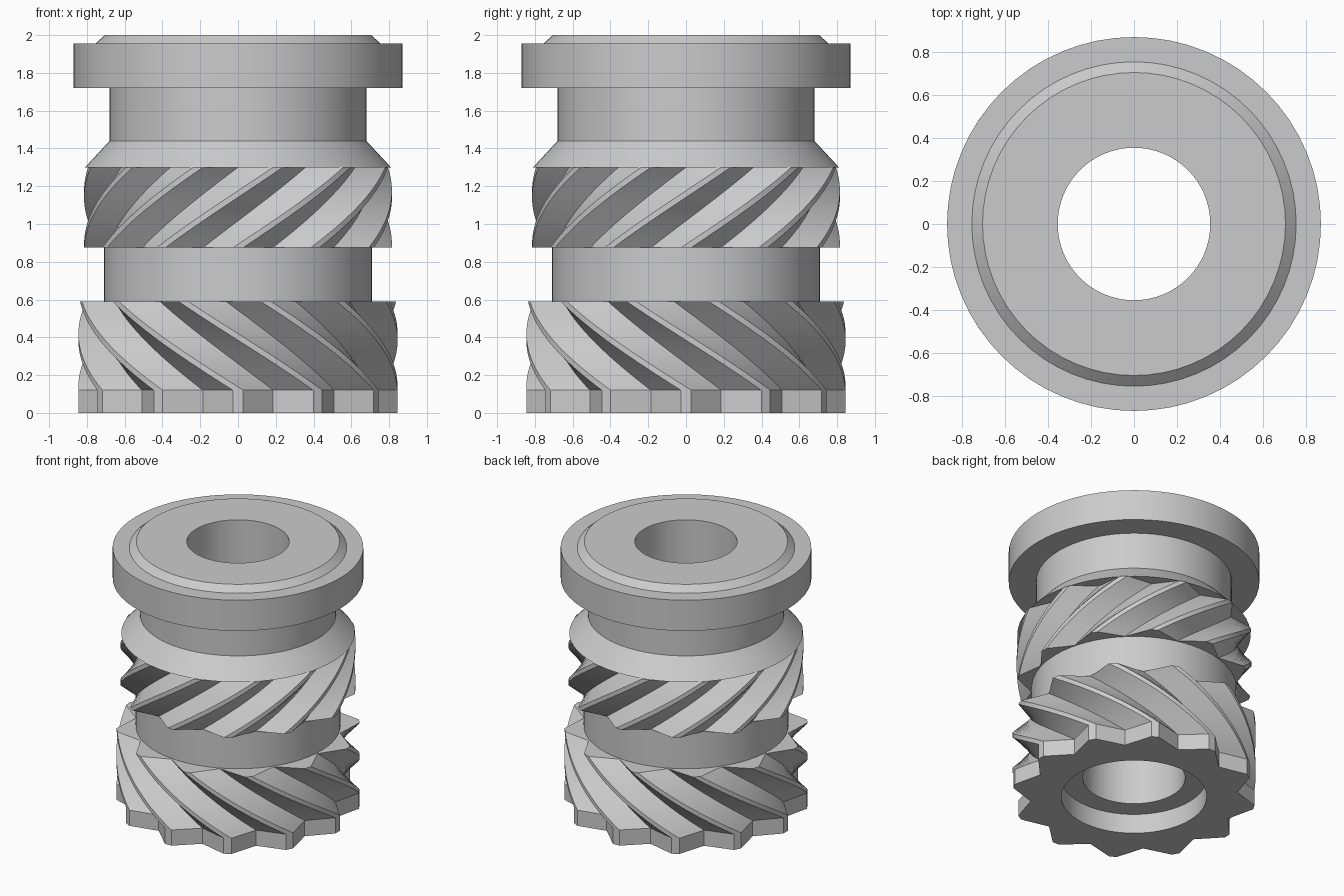
import bpy, bmesh
from math import sin, cos, pi, radians

if "Cube" in bpy.data.objects:
    bpy.data.objects.remove(bpy.data.objects["Cube"])


def stack(name, loops, closed=False):
    """Join equal-length vertex loops with quads into one object."""
    bm = bmesh.new()
    rows = [[bm.verts.new(p) for p in loop] for loop in loops]
    pairs = list(zip(rows, rows[1:]))
    if closed:
        pairs.append((rows[-1], rows[0]))
    for a, b in pairs:
        n = len(a)
        for i in range(n):
            j = (i + 1) % n
            bm.faces.new((a[i], a[j], b[j], b[i]))
    bmesh.ops.recalc_face_normals(bm, faces=bm.faces)
    mesh = bpy.data.meshes.new(name)
    bm.to_mesh(mesh)
    bm.free()
    ob = bpy.data.objects.new(name, mesh)
    bpy.context.collection.objects.link(ob)
    bpy.ops.object.select_all(action='DESELECT')
    ob.select_set(True)
    bpy.context.view_layer.objects.active = ob
    bpy.ops.object.shade_smooth_by_angle(angle=radians(20))
    return ob


def polar(r, deg, z):
    a = radians(deg)
    return (r * sin(a), -r * cos(a), z)


def star(tip, valley, twist, z, teeth=12):
    """V-notched outline: narrow flat tips and sharp valleys."""
    pts = []
    for k in range(teeth):
        a = k * 360 / teeth + twist
        pts += [polar(tip, a - 1.85, z), polar(tip, a + 1.85, z), polar(valley, a + 15, z)]
    return pts


def knurl(name, tip, valley, inner, levels):
    """Toothed band through (z, twist) levels, closed inward at both ends."""
    loops = [star(tip, valley, t, z) for z, t in levels]
    (z0, t0), (z1, t1) = levels[0], levels[-1]
    stack(name, [star(inner, inner, t0, z0)] + loops + [star(inner, inner, t1, z1)], True)


def helix(z0, z1, t0, t1, n=16):
    return [(z0 + (z1 - z0) * i / n, t0 + (t1 - t0) * i / n) for i in range(n + 1)]


# Turned sleeve: counterbore, core, cone, neck, flange, chamfered top and bore
profile = [(.505, 0), (.71, 0), (.71, 1.3), (.81, 1.3), (.68, 1.44), (.68, 1.72),
           (.87, 1.72), (.87, 1.955), (.755, 1.955), (.705, 2), (.355, 2),
           (.355, .15), (.505, .15)]
stack("sleeve", [[polar(r, i * 360 / 64, z) for i in range(64)] for r, z in profile], True)

# Lower knurl: straight foot, then teeth twisting left
knurl("lower_knurl", .845, .72, .705, [(0, 0)] + helix(.12, .59, 0, -50))

# Upper knurl: teeth twisting right
knurl("upper_knurl", .815, .715, .705, helix(.875, 1.3, 0, 45))
